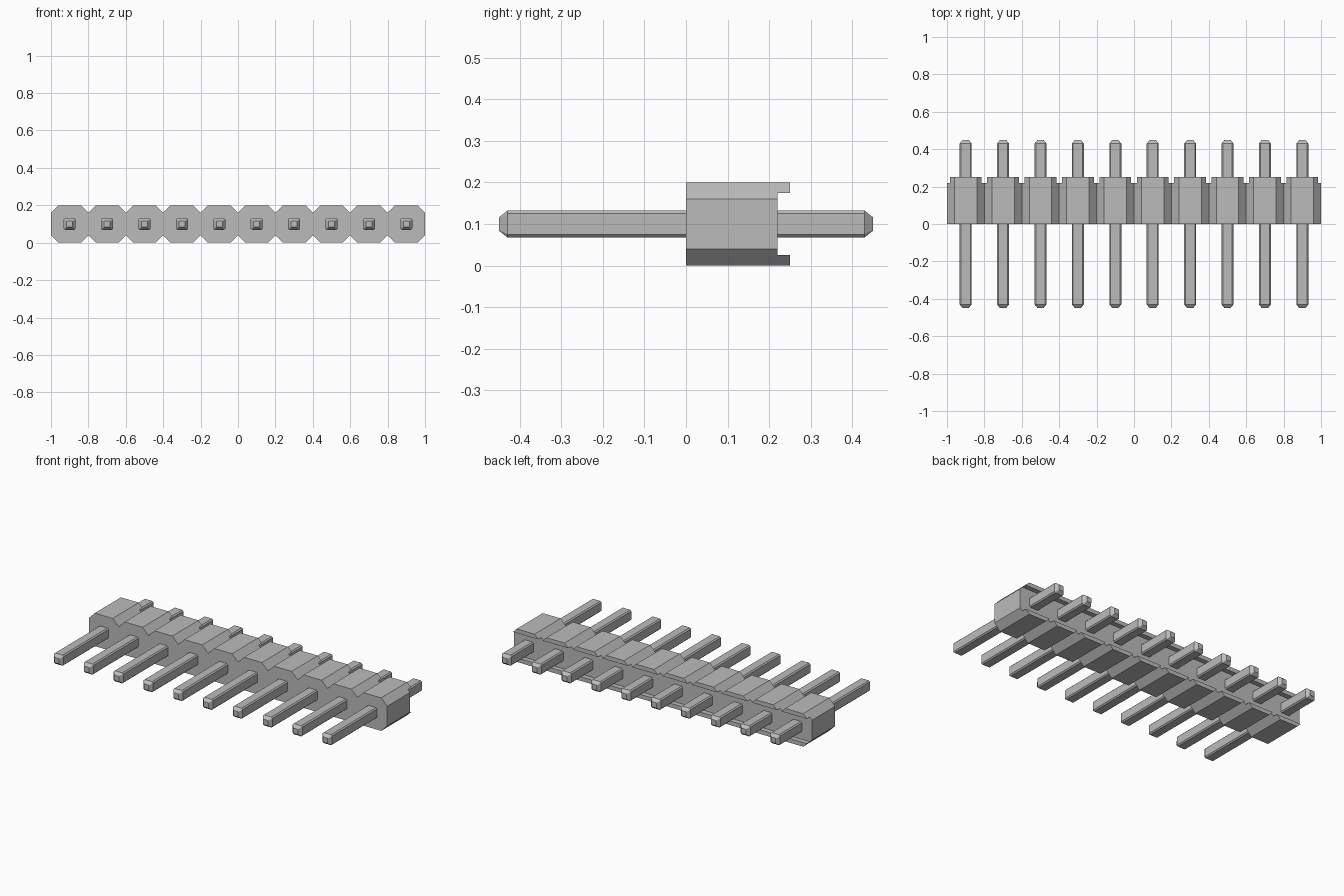
import bpy, bmesh

PINS = 10
PITCH = 0.2
HEIGHT = 0.2
CUT = 0.04          # corner chamfer of each housing cell

cube = bpy.data.objects.get("Cube")
if cube:
    bpy.data.objects.remove(cube, do_unlink=True)

grey = bpy.data.materials.new("plain_grey")
grey.use_nodes = True
colour = (0.5, 0.5, 0.5, 1)
grey.diffuse_color = colour
grey.node_tree.nodes["Principled BSDF"].inputs["Base Color"].default_value = colour


def finish(bm, name):
    bmesh.ops.recalc_face_normals(bm, faces=bm.faces)
    mesh = bpy.data.meshes.new(name)
    bm.to_mesh(mesh)
    bm.free()
    mesh.materials.append(grey)
    obj = bpy.data.objects.new(name, mesh)
    bpy.context.collection.objects.link(obj)
    return obj


def loft(name, sections):
    """Join rings of (x, z) points placed at successive y positions."""
    bm = bmesh.new()
    rings = [[bm.verts.new((x, y, z)) for x, z in ring] for y, ring in sections]
    for a, b in zip(rings, rings[1:]):
        for i in range(len(a)):
            j = (i + 1) % len(a)
            bm.faces.new((a[i], a[j], b[j], b[i]))
    bm.faces.new(rings[0])
    bm.faces.new(rings[-1])
    return finish(bm, name)


def octagon(half, cut):
    """Square with chamfered corners, centred on the pin axis."""
    q = half - cut
    pts = [(q, half), (half, q), (half, -q), (q, -half),
           (-q, -half), (-half, -q), (-half, q), (-q, half)]
    return [(x, z + HEIGHT / 2) for x, z in pts]


centres = [(i - (PINS - 1) / 2) * PITCH for i in range(PINS)]

# Housing: a row of joined octagonal cells
top = [(-1, HEIGHT - CUT)]
for c in centres:
    h = PITCH / 2
    top += [(c - h + CUT, HEIGHT), (c + h - CUT, HEIGHT), (c + h, HEIGHT - CUT)]
outline = top + [(x, HEIGHT - z) for x, z in reversed(top)]
housing = loft("housing", [(0, outline), (0.25, outline)])

# Rear channel that leaves thin lips along the top and bottom
box = [(-1.1, 0.025), (1.1, 0.025), (1.1, 0.175), (-1.1, 0.175)]
cutter = loft("channel_cutter", [(0.22, box), (0.3, box)])
cutter.hide_render = True
mod = housing.modifiers.new("channel", 'BOOLEAN')
mod.operation = 'DIFFERENCE'
mod.solver = 'EXACT'
mod.object = cutter
bpy.context.view_layer.objects.active = housing
bpy.ops.object.modifier_apply(modifier=mod.name)
bpy.data.objects.remove(cutter, do_unlink=True)

# Pins: chamfered square rods with tapered ends
shaft, tip = octagon(0.032, 0.007), octagon(0.016, 0.002)
first = loft("pin_1", [(-0.45, tip), (-0.43, shaft), (0.43, shaft), (0.45, tip)])
first.location.x = centres[0]
for n, c in enumerate(centres[1:], 2):
    pin = bpy.data.objects.new(f"pin_{n}", first.data)
    pin.location.x = c
    bpy.context.collection.objects.link(pin)
